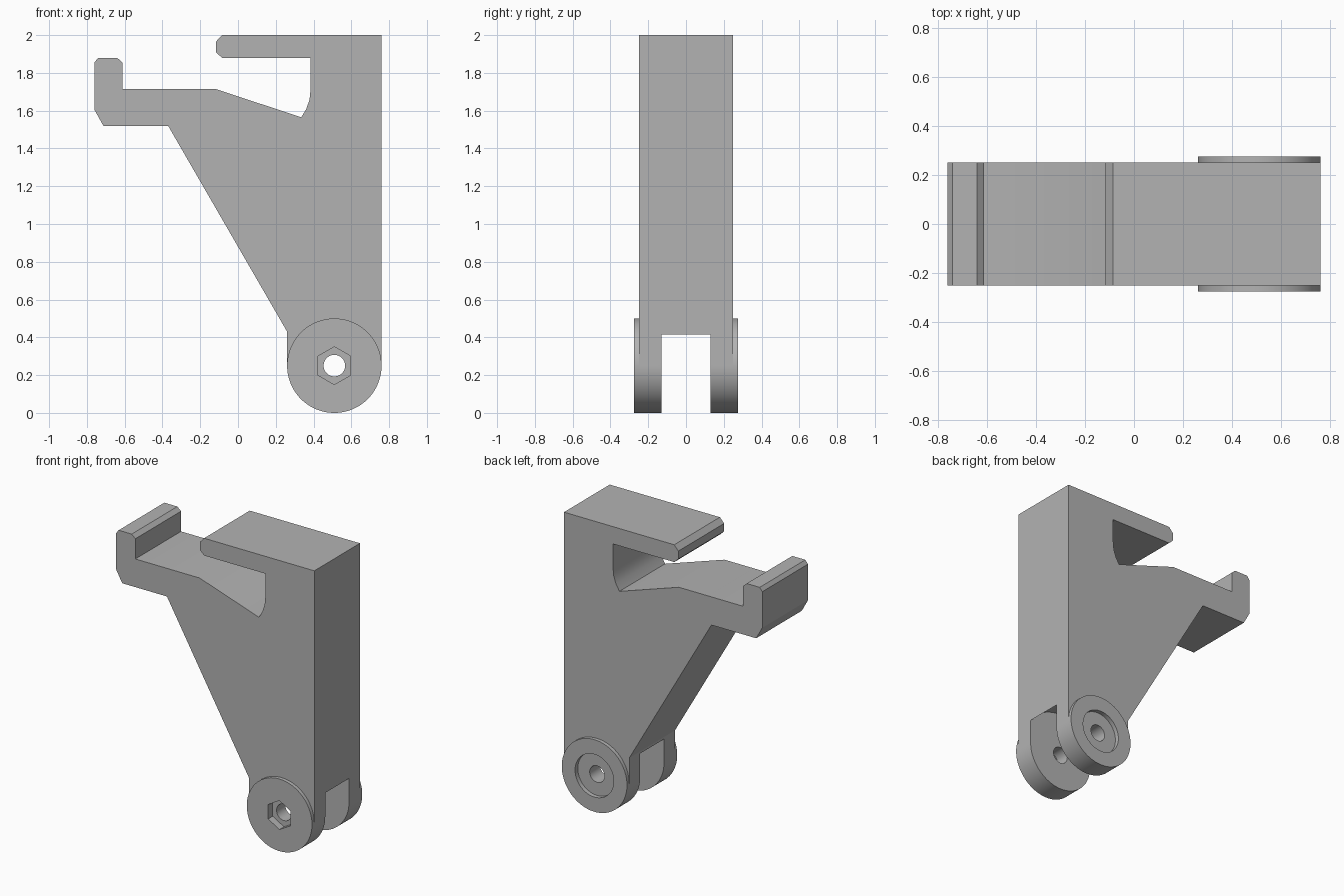
import bpy
import bmesh
from math import sin, cos, tau, radians

cube = bpy.data.objects.get("Cube")
if cube:
    bpy.data.objects.remove(cube, do_unlink=True)

grey = bpy.data.materials.new("plain grey")
grey.use_nodes = True
colour = (0.45, 0.45, 0.45, 1)
grey.diffuse_color = colour
grey.node_tree.nodes["Principled BSDF"].inputs["Base Color"].default_value = colour

PIVOT_X, PIVOT_Z = 0.51, 0.25


def prism(name, outline, y0, y1):
    """Extrude an x-z outline from y0 to y1."""
    bm = bmesh.new()
    face = bm.faces.new([bm.verts.new((x, y0, z)) for x, z in outline])
    moved = bmesh.ops.extrude_face_region(bm, geom=[face])["geom"]
    verts = [v for v in moved if isinstance(v, bmesh.types.BMVert)]
    bmesh.ops.translate(bm, verts=verts, vec=(0, y1 - y0, 0))
    bmesh.ops.recalc_face_normals(bm, faces=bm.faces)
    mesh = bpy.data.meshes.new(name)
    bm.to_mesh(mesh)
    bm.free()
    mesh.materials.append(grey)
    obj = bpy.data.objects.new(name, mesh)
    bpy.context.collection.objects.link(obj)
    return obj


def disc(name, radius, y0, y1, sides=96):
    """Round or many-sided plug on the pivot axis."""
    ring = [(PIVOT_X + radius * sin(tau * i / sides),
             PIVOT_Z + radius * cos(tau * i / sides)) for i in range(sides)]
    return prism(name, ring, y0, y1)


def combine(target, tool, operation):
    """Apply a boolean and discard the tool."""
    tool.hide_render = True
    bpy.context.view_layer.objects.active = target
    mod = target.modifiers.new("shape", 'BOOLEAN')
    mod.operation, mod.solver, mod.object = operation, 'EXACT', tool
    bpy.ops.object.modifier_apply(modifier=mod.name)
    bpy.data.objects.remove(tool, do_unlink=True)


# Bracket side profile: upper hook, curved throat, lower arm, tapered web
profile = [
    (0.76, 2), (-0.085, 2), (-0.117, 1.965), (-0.117, 1.91), (-0.085, 1.88),
    (0.385, 1.88), (0.385, 1.72), (0.379, 1.66), (0.362, 1.61), (0.335, 1.565),
    (-0.12, 1.715), (-0.612, 1.715), (-0.612, 1.855), (-0.64, 1.88),
    (-0.74, 1.88), (-0.76, 1.855), (-0.76, 1.605), (-0.713, 1.52),
    (-0.37, 1.52), (0.26, 0.43), (0.26, PIVOT_Z), (0.76, PIVOT_Z),
]
bracket = prism("hook_bracket", profile, -0.25, 0.25)

# Hinge hub, then the clearance between its two ears
combine(bracket, disc("hinge_hub", 0.25, -0.275, 0.275), 'UNION')
combine(bracket, disc("ear_clearance", 0.3, -0.13, 0.13), 'DIFFERENCE')

# Nut pocket in front, round screw-head recess behind, bolt hole through both
combine(bracket, disc("nut_pocket", 0.1, -0.4, -0.225, 6), 'DIFFERENCE')
combine(bracket, disc("screw_recess", 0.148, 0.245, 0.4), 'DIFFERENCE')
combine(bracket, disc("bolt_hole", 0.057, -0.5, 0.5, 48), 'DIFFERENCE')

# Smooth the round surfaces, keep the corners crisp
bpy.ops.object.select_all(action='DESELECT')
bracket.select_set(True)
bpy.context.view_layer.objects.active = bracket
bpy.ops.object.shade_smooth_by_angle(angle=radians(25))
